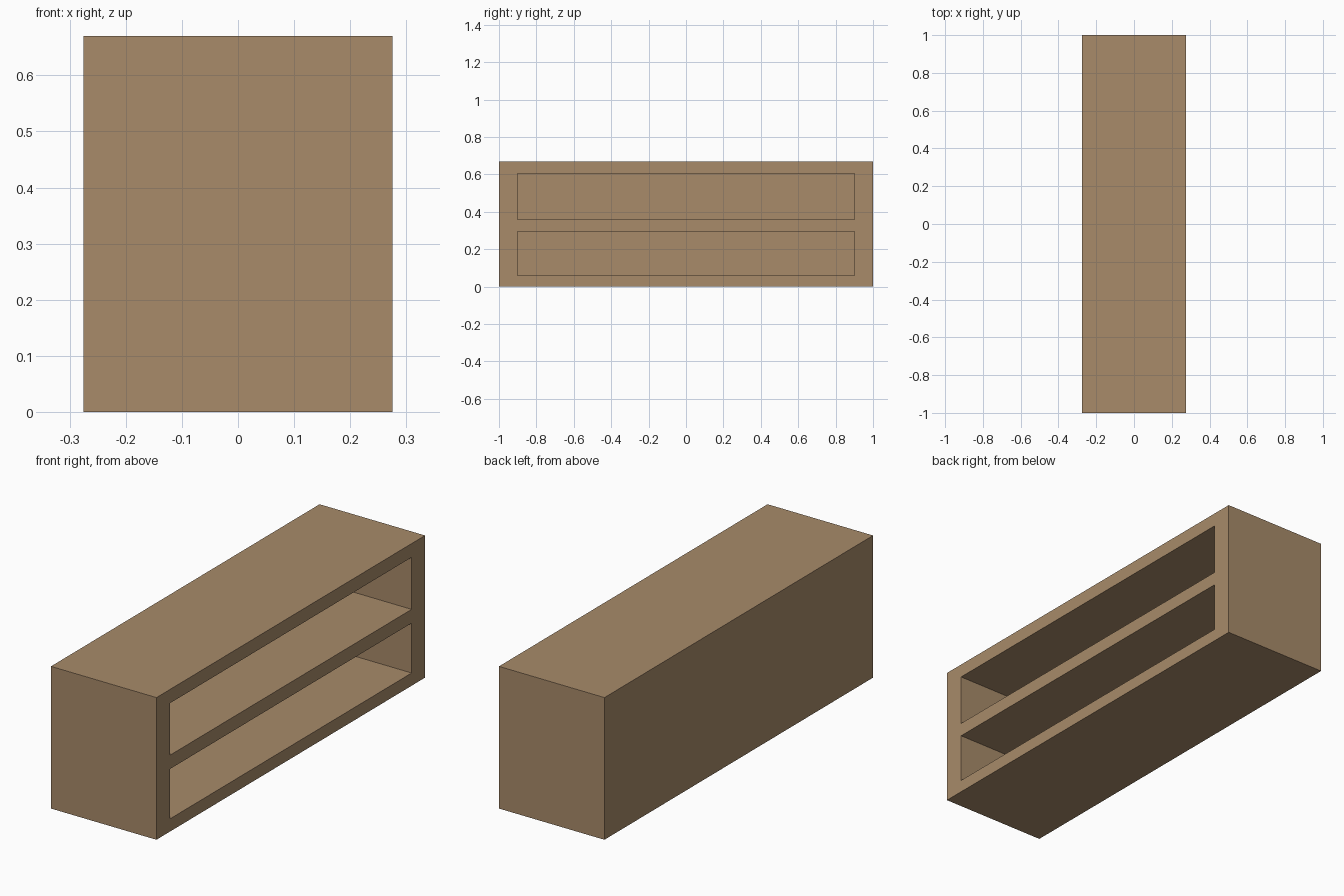
import bpy

if "Cube" in bpy.data.objects:
    bpy.data.objects.remove(bpy.data.objects["Cube"])

DEPTH, LENGTH, HEIGHT = 0.55, 2.0, 0.67
BACK = 0.06                                  # thickness of the closed back
OPENINGS = [(0.06, 0.295), (0.36, 0.605)]    # bottom and top of each shelf bay

wood = bpy.data.materials.new("tan wood")
wood.diffuse_color = (0.392, 0.258, 0.144, 1)
wood.use_nodes = True
wood.node_tree.nodes["Principled BSDF"].inputs["Base Color"].default_value = wood.diffuse_color


def box(name, x, y, z):
    """Axis-aligned box from (min, max) ranges."""
    bpy.ops.mesh.primitive_cube_add(size=1)
    ob = bpy.context.object
    ob.name = name
    for v in ob.data.vertices:
        v.co = [r[0] if c < 0 else r[1] for c, r in zip(v.co, (x, y, z))]
    return ob


# Cabinet body
cabinet = box("cabinet_body", (-DEPTH / 2, DEPTH / 2), (-LENGTH / 2, LENGTH / 2), (0, HEIGHT))
cabinet.data.materials.append(wood)

# Two long shelf bays cut in from the right side
for i, z in enumerate(OPENINGS):
    cutter = box(f"shelf_bay_cutter_{i + 1}", (-DEPTH / 2 + BACK, DEPTH / 2 + 0.1), (-0.9, 0.9), z)
    cutter.data.materials.append(wood)
    mod = cabinet.modifiers.new("shelf_bay", 'BOOLEAN')
    mod.operation = 'DIFFERENCE'
    mod.solver = 'EXACT'
    mod.object = cutter
    bpy.context.view_layer.objects.active = cabinet
    bpy.ops.object.modifier_apply(modifier=mod.name)
    bpy.data.objects.remove(cutter)
